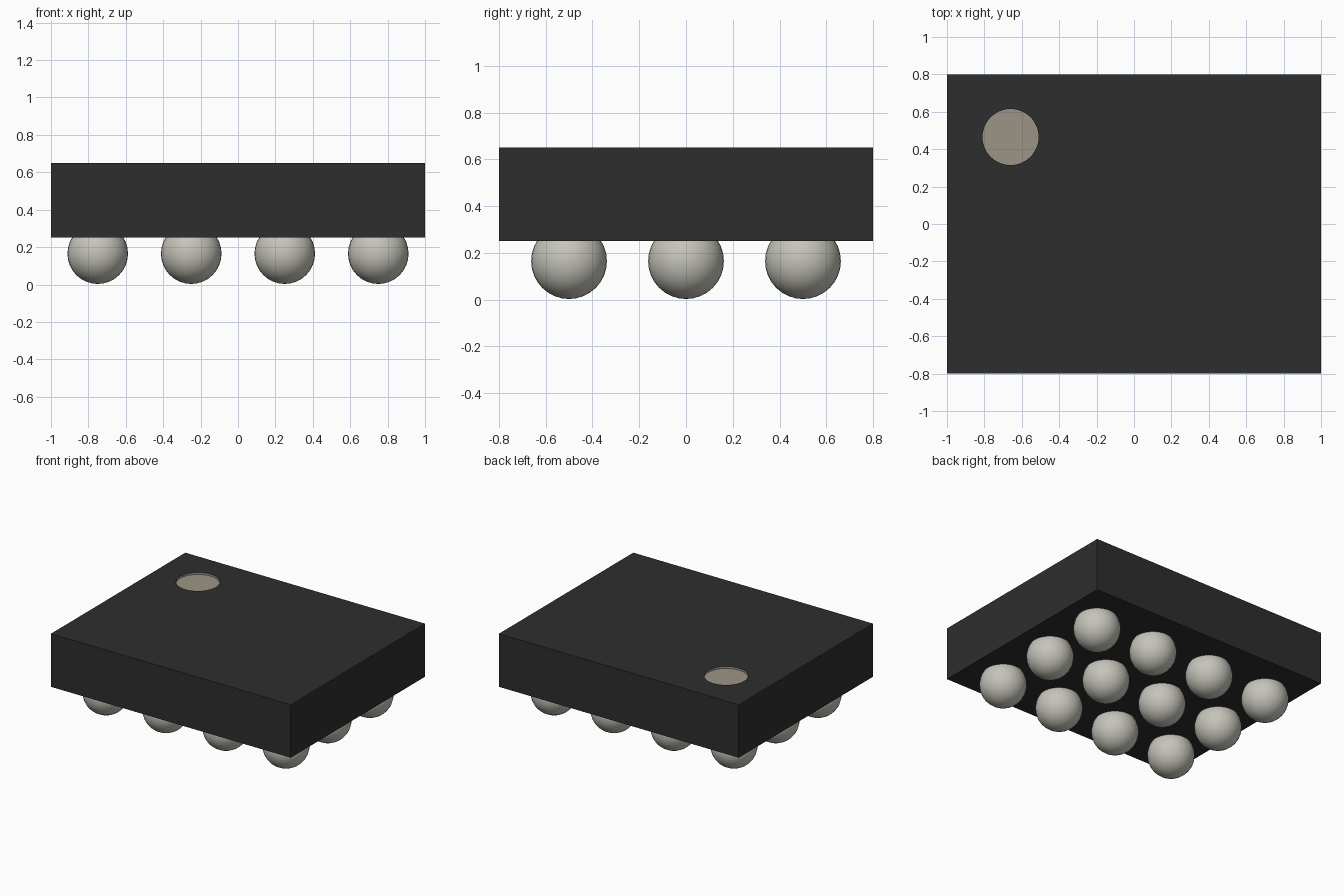
import bpy
import math

if "Cube" in bpy.data.objects:
    bpy.data.objects.remove(bpy.data.objects["Cube"], do_unlink=True)


def material(name, color):
    mat = bpy.data.materials.new(name)
    mat.use_nodes = True
    mat.diffuse_color = color
    mat.node_tree.nodes["Principled BSDF"].inputs["Base Color"].default_value = color
    return mat


charcoal = material("charcoal plastic", (0.027, 0.027, 0.027, 1))
tan = material("tan marker", (0.33, 0.30, 0.235, 1))
solder = material("solder grey", (0.56, 0.55, 0.49, 1))

BOTTOM, TOP = 0.25, 0.65
RADIUS = 0.162
DIMPLE = (-0.66, 0.465)
DEPTH = 0.015

# Package body
bpy.ops.mesh.primitive_cube_add(size=1, location=(0, 0, (BOTTOM + TOP) / 2))
body = bpy.context.object
body.name = "package_body"
body.scale = (2, 1.6, TOP - BOTTOM)
bpy.ops.object.transform_apply(location=True, rotation=False, scale=True)
body.data.materials.append(charcoal)
body.data.materials.append(tan)

# Shallow round corner marker, cut into the top
bpy.ops.mesh.primitive_cylinder_add(vertices=48, radius=0.15, depth=DEPTH * 2,
                                    location=(*DIMPLE, TOP))
cutter = bpy.context.object
cutter.name = "marker_cutter"
cutter.hide_render = True
bpy.context.view_layer.objects.active = body
cut = body.modifiers.new("marker_recess", "BOOLEAN")
cut.operation = "DIFFERENCE"
cut.solver = "EXACT"
cut.object = cutter
bpy.ops.object.modifier_apply(modifier=cut.name)
bpy.data.objects.remove(cutter, do_unlink=True)

# The floor and wall of the recess are tan
for face in body.data.polygons:
    c = face.center
    near = math.hypot(c.x - DIMPLE[0], c.y - DIMPLE[1]) < 0.16
    face.material_index = int(near and BOTTOM + 0.2 < c.z < TOP - 0.001)

# Grid of solder balls, partly sunk into the underside
for row in range(3):
    for col in range(4):
        bpy.ops.mesh.primitive_uv_sphere_add(
            segments=32, ring_count=16, radius=RADIUS,
            location=((col - 1.5) * 0.5, (row - 1) * 0.5, RADIUS + 0.003))
        ball = bpy.context.object
        ball.name = f"solder_ball_{row + 1}_{col + 1}"
        ball.data.materials.append(solder)
        bpy.ops.object.shade_smooth()
